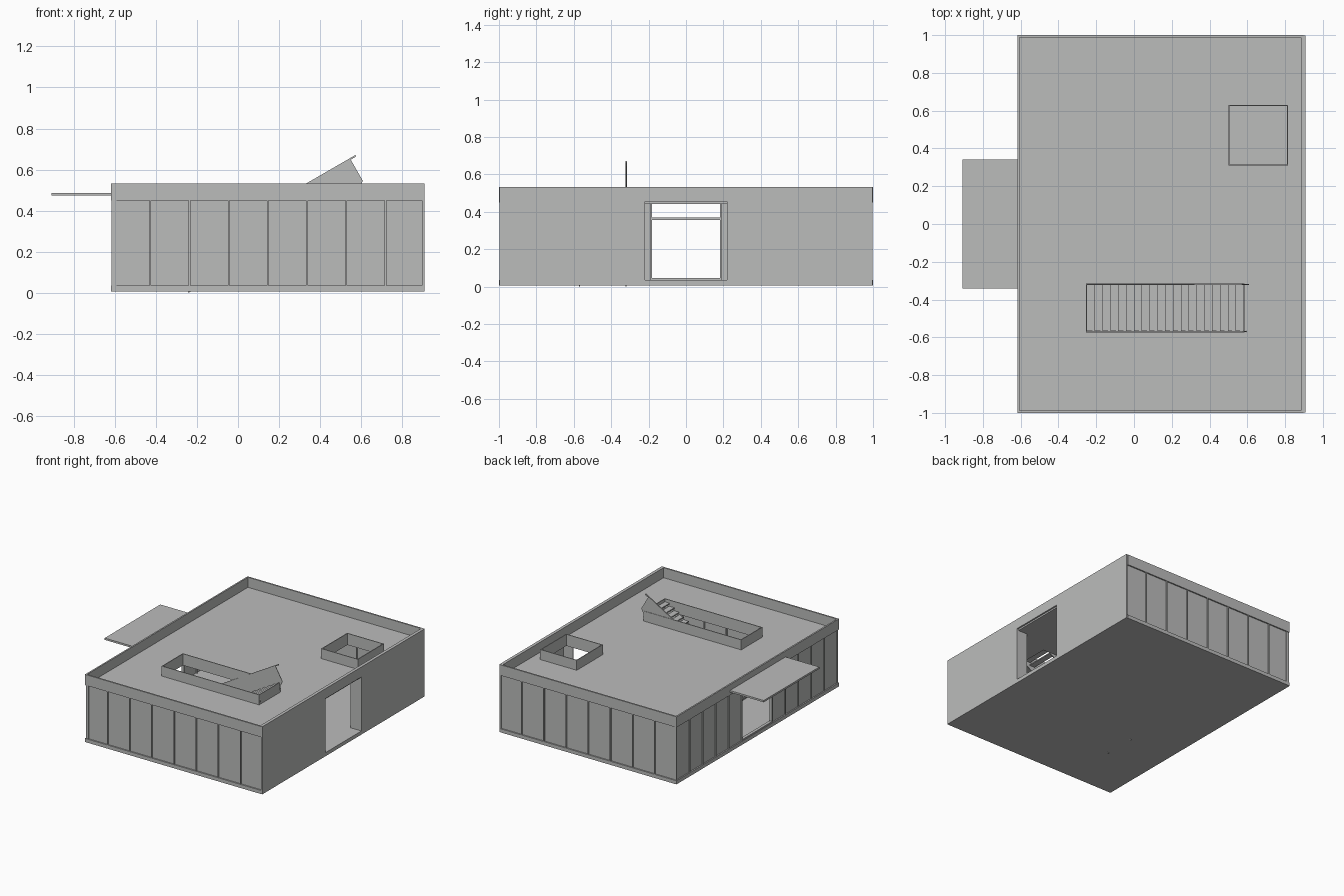
import bpy, bmesh, math

if "Cube" in bpy.data.objects:
    bpy.data.objects.remove(bpy.data.objects["Cube"])

grey = bpy.data.materials.new("light_grey")
grey.diffuse_color = (0.5, 0.505, 0.5, 1)
grey.use_nodes = True
grey.node_tree.nodes["Principled BSDF"].inputs["Base Color"].default_value = grey.diffuse_color


def finish(name, bm):
    bmesh.ops.recalc_face_normals(bm, faces=bm.faces)
    me = bpy.data.meshes.new(name)
    bm.to_mesh(me)
    bm.free()
    ob = bpy.data.objects.new(name, me)
    me.materials.append(grey)
    bpy.context.collection.objects.link(ob)
    return ob


def add_box(bm, x0, x1, y0, y1, z0, z1):
    vs = bmesh.ops.create_cube(bm, size=1)["verts"]
    for v in vs:
        v.co.x = x0 if v.co.x < 0 else x1
        v.co.y = y0 if v.co.y < 0 else y1
        v.co.z = z0 if v.co.z < 0 else z1


def boxes(name, *dims):
    bm = bmesh.new()
    for d in dims:
        add_box(bm, *d)
    return finish(name, bm)


def plate(name, us, vs, lo, hi, holes, place=lambda u, v, w: (u, v, w)):
    """Grid plate with some cells left open, extruded from lo to hi."""
    bm = bmesh.new()
    grid = [[bm.verts.new(place(u, v, lo)) for v in vs] for u in us]
    for i in range(len(us) - 1):
        for j in range(len(vs) - 1):
            if (i, j) not in holes:
                bm.faces.new((grid[i][j], grid[i + 1][j], grid[i + 1][j + 1], grid[i][j + 1]))
    loose = [v for v in bm.verts if not v.link_faces]
    bmesh.ops.delete(bm, geom=loose, context="VERTS")
    ext = bmesh.ops.extrude_face_region(bm, geom=bm.faces[:])
    a, b = place(0, 0, lo), place(0, 0, hi)
    move = tuple(q - p for p, q in zip(a, b))
    moved = [g for g in ext["geom"] if isinstance(g, bmesh.types.BMVert)]
    bmesh.ops.translate(bm, verts=moved, vec=move)
    return finish(name, bm)


def ring(name, x0, x1, y0, y1, z0, z1, t):
    return plate(name, [x0, x0 + t, x1 - t, x1], [y0, y0 + t, y1 - t, y1], z0, z1, {(1, 1)})


def prism(name, pts, y0, y1):
    """Side outline in x and z, extruded along y."""
    bm = bmesh.new()
    f = bm.faces.new([bm.verts.new((x, y0, z)) for x, z in pts])
    ext = bmesh.ops.extrude_face_region(bm, geom=[f])
    moved = [g for g in ext["geom"] if isinstance(g, bmesh.types.BMVert)]
    bmesh.ops.translate(bm, verts=moved, vec=(0, y1 - y0, 0))
    return finish(name, bm)


L, R = -0.618, 0.909          # left and right ends
WALL = R - 0.012              # inner face of the solid wall
LOW, SILL, HEAD, ROOF, TOP = 0.007, 0.035, 0.45, 0.455, 0.533
ST = (-0.255, 0.585, -0.575, -0.315)   # stair opening
SK = (0.5, 0.815, 0.31, 0.63)          # skylight opening

# Floor and roof
boxes("floor_slab", (L, WALL, -1, 1, LOW, SILL))
plate("roof_slab", [L + 0.012, ST[0], SK[0], ST[1], SK[1], WALL],
      [-0.988, ST[2], ST[3], SK[2], SK[3], 0.988], ROOF - 0.012, ROOF,
      {(1, 1), (2, 1), (2, 3), (3, 3)})
ring("roof_parapet", L, WALL, -1, 1, HEAD, TOP, 0.012)
ring("stair_curb", *ST, ROOF - 0.012, TOP, 0.006)
ring("skylight_curb", *SK, ROOF - 0.012, TOP, 0.006)

# Solid right wall with doorway and lining
plate("right_wall", [-0.998, -0.22, 0.22, 0.998], [LOW, SILL, 0.455, TOP], WALL, R,
      {(1, 1)}, lambda u, v, w: (w, u, v))
boxes("doorway_lining", *[(WALL - 0.08, WALL, min(s * 0.22, s * 0.226), max(s * 0.22, s * 0.226),
                           SILL, HEAD) for s in (-1, 1)])

# Recessed panel walls, front and back
for name, s in (("front", -1), ("back", 1)):
    ys = sorted((s * 0.984, s * 0.990))
    boxes(name + "_panels", (L + 0.01, WALL, *ys, SILL, HEAD))
    ys = sorted((s * 0.975, s * 0.998))
    step = (R - L) / 8
    boxes(name + "_mullions", *[(L + step * i - 0.004, L + step * i + 0.004, *ys, SILL, HEAD)
                                for i in range(1, 8)])

# Left panel wall with open entrance
for name, s in (("left_rear", 1), ("left_fore", -1)):
    boxes(name + "_panels", (L + 0.010, L + 0.016, *sorted((s * 0.185, s * 0.99)), SILL, HEAD))
    posts = [s * (0.185 + 0.161 * i) for i in range(6)]
    boxes(name + "_mullions", *[(L + 0.003, L + 0.026, y - 0.004, y + 0.004, SILL, HEAD)
                                for y in posts])
boxes("entrance_frame", (L + 0.003, L + 0.026, -0.181, 0.181, 0.356, 0.370),
      (L + 0.003, L + 0.026, -0.181, 0.181, SILL, 0.045))
boxes("entrance_canopy", (-0.909, L + 0.006, -0.342, 0.342, 0.473, 0.487))

# Open staircase rising to the roof
N = 20
run, rise = 0.83 / N, 0.475 / N
boxes("stair_treads", *[(-0.25 + run * i, -0.25 + run * (i + 1) + 0.004, -0.567, -0.323,
                         SILL + rise * (i + 1) - 0.008, SILL + rise * (i + 1)) for i in range(N)])
side = [(-0.24, 0.0), (0.595, 0.482), (0.578, 0.512), (-0.255, 0.03)]
prism("stringer_front", side, -0.573, -0.567)
prism("stringer_back", side, -0.323, -0.317)

# Balustrade on one side with a thin handrail
prism("balustrade_panel", [(-0.245, 0.195), (0.547, 0.652), (0.608, 0.545), (0.585, 0.50),
                           (-0.2, 0.05)], -0.322, -0.318)
prism("handrail", [(-0.27, 0.184), (-0.267, 0.177), (0.576, 0.664), (0.572, 0.671)],
      -0.324, -0.316)
